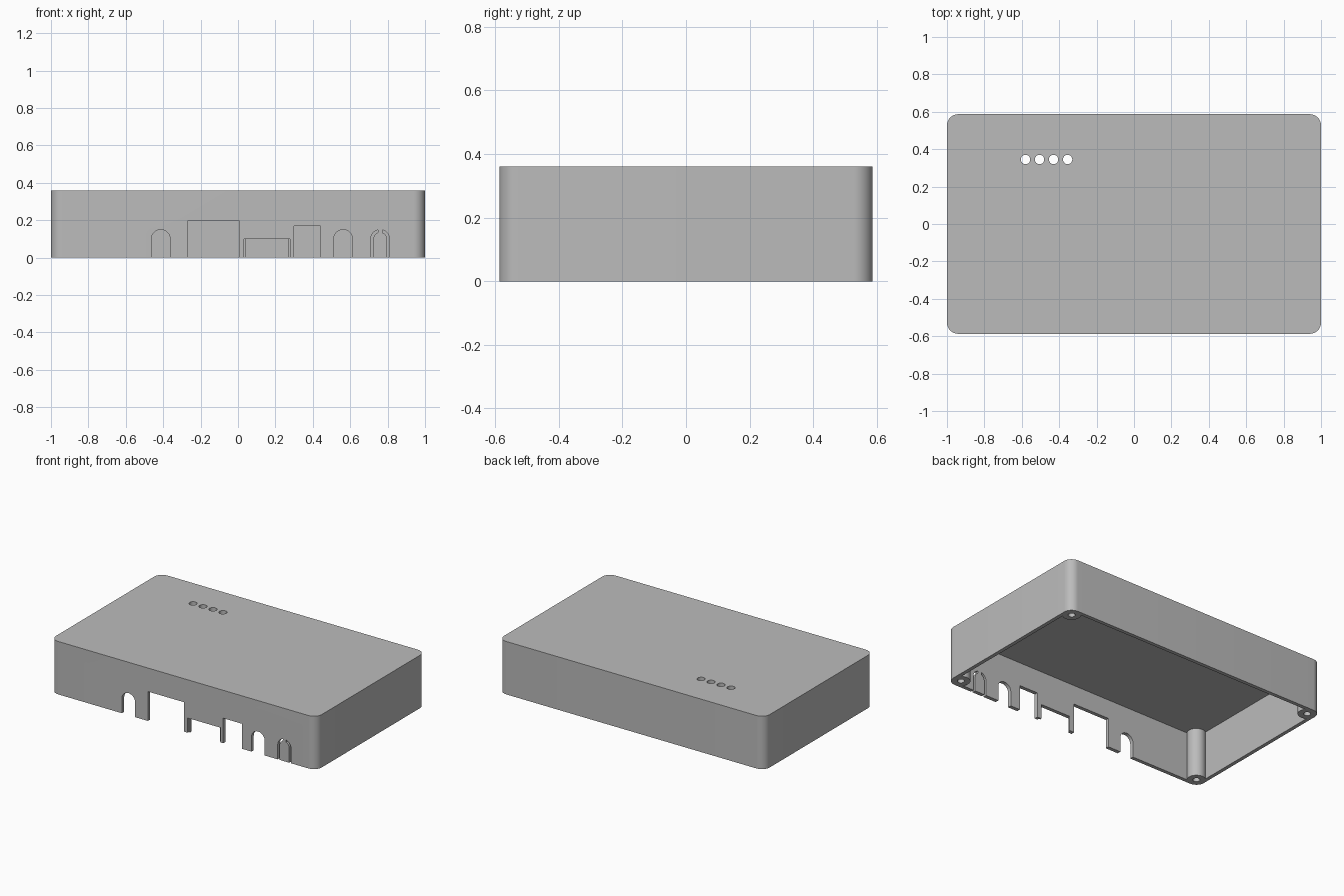
import bpy, bmesh, math
from mathutils import Vector

if "Cube" in bpy.data.objects:
    bpy.data.objects.remove(bpy.data.objects["Cube"], do_unlink=True)

W, D, H = 1.0, 0.587, 0.36      # half width, half depth, height
R = 0.06                        # corner radius
WALL, ROOF = 0.025, 0.03

grey = bpy.data.materials.new("plain grey")
grey.use_nodes = True
colour = (0.5, 0.5, 0.5, 1)
grey.diffuse_color = colour
grey.node_tree.nodes["Principled BSDF"].inputs["Base Color"].default_value = colour


def arc(cx, cy, r, a0, a1, n=12):
    angles = [math.radians(a0 + (a1 - a0) * i / n) for i in range(n + 1)]
    return [(cx + r * math.cos(a), cy + r * math.sin(a)) for a in angles]


def prism(name, profile, lo, hi, upright=False):
    """Extrude a profile along z, or along y when upright (profile in x, z)."""
    place = (lambda p, t: Vector((p[0], t, p[1]))) if upright else (lambda p, t: Vector((p[0], p[1], t)))
    bm = bmesh.new()
    base = bm.faces.new([bm.verts.new(place(p, lo)) for p in profile])
    top = bmesh.ops.extrude_face_region(bm, geom=[base])["geom"]
    shift = place((0, 0), hi - lo)
    bmesh.ops.translate(bm, verts=[v for v in top if isinstance(v, bmesh.types.BMVert)], vec=shift)
    bmesh.ops.recalc_face_normals(bm, faces=bm.faces)
    mesh = bpy.data.meshes.new(name)
    bm.to_mesh(mesh)
    bm.free()
    mesh.materials.append(grey)
    ob = bpy.data.objects.new(name, mesh)
    bpy.context.collection.objects.link(ob)
    return ob


def rounded(hx, hy, r):
    pts = []
    for a, sx, sy in ((0, 1, 1), (90, -1, 1), (180, -1, -1), (270, 1, -1)):
        pts += arc(sx * (hx - r), sy * (hy - r), r, a, a + 90)
    return pts


def disc(x, y, r):
    return arc(x, y, r, 0, 360, 32)[:-1]


def cut(target, cutter):
    mod = target.modifiers.new("cut", 'BOOLEAN')
    mod.operation, mod.solver, mod.object = 'DIFFERENCE', 'EXACT', cutter
    bpy.context.view_layer.objects.active = target
    bpy.ops.object.modifier_apply(modifier=mod.name)
    bpy.data.objects.remove(cutter, do_unlink=True)


# Hollow shell, keeping a round screw post in each corner
case = prism("case_shell", rounded(W, D, R), 0, H)
cavity = prism("cavity", rounded(W - WALL, D - WALL, R - WALL), -0.1, H - ROOF)
corners = [(sx * (W - R), sy * (D - R)) for sx in (-1, 1) for sy in (-1, 1)]
for x, y in corners:
    cut(cavity, prism("post", disc(x, y, R - 0.002), -0.2, H))
cut(case, cavity)
for x, y in corners:
    cut(case, prism("screw_hole", disc(x, y, 0.022), -0.1, 0.3))

# Indicator holes in the roof
for i in range(4):
    cut(case, prism("light_hole", disc(-0.58 + 0.075 * i, 0.345, 0.025), H - 0.1, H + 0.1))


def front_cut(profile, depth=WALL + 0.01):
    cut(case, prism("port", profile, -D - 0.1, -D + depth, True))


# Rectangular ports
def box(x0, x1, top):
    return [(x0, -0.1), (x1, -0.1), (x1, top), (x0, top)]


front_cut(box(-0.267, 0.006, 0.2))
front_cut(box(0.042, 0.268, 0.1))
front_cut(box(0.032, 0.278, 0.1), WALL / 2)
front_cut(box(0.3, 0.44, 0.17))

# Arched ports
for x in (-0.413, 0.562):
    front_cut([(x - 0.05, -0.1), (x + 0.05, -0.1)] + arc(x, 0.1, 0.05, 0, 180, 16))

# Break-out arch: two mirrored slits joined by a small tab at the top
for side in (-1, 1):
    half = [(0.036, -0.1), (0.05, -0.1)] + arc(0, 0.1, 0.05, 0, 76) + arc(0, 0.1, 0.036, 70, 0)
    front_cut([(0.76 + side * x, z) for x, z in half])

bpy.ops.object.select_all(action='DESELECT')
case.select_set(True)
bpy.context.view_layer.objects.active = case
bpy.ops.object.shade_smooth_by_angle(angle=math.radians(30))
